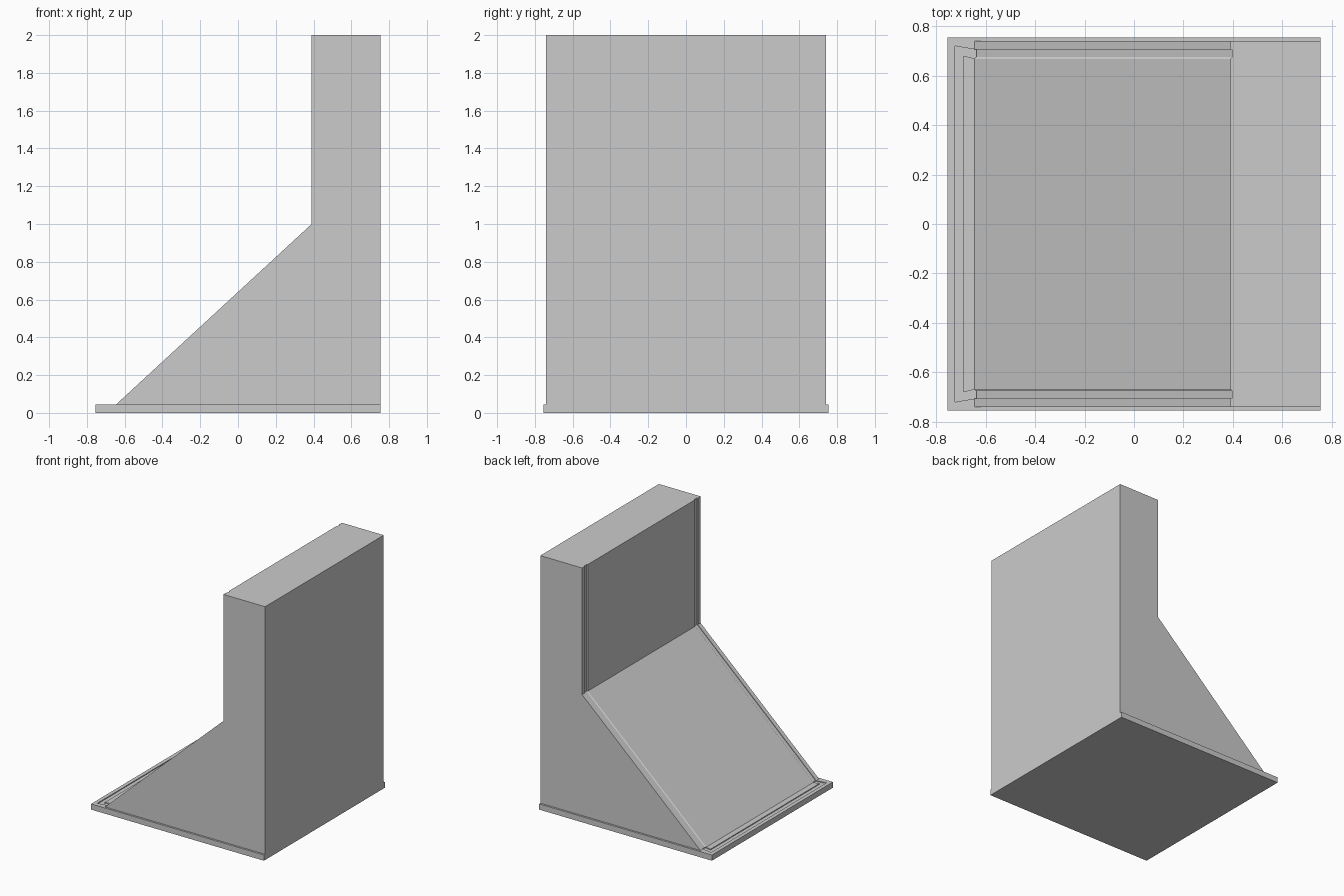
import bpy, bmesh

if "Cube" in bpy.data.objects:
    bpy.data.objects.remove(bpy.data.objects["Cube"])

W, Y_PLATE, Y_BODY, T, D = 0.755, 0.755, 0.74, 0.045, 0.007


def add_object(name, rings):
    """Loft closed rings of equal length and cap both ends."""
    bm = bmesh.new()
    loops = [[bm.verts.new(p) for p in ring] for ring in rings]
    n = len(loops[0])
    for a, b in zip(loops, loops[1:]):
        for i in range(n):
            j = (i + 1) % n
            bm.faces.new((a[i], a[j], b[j], b[i]))
    bm.faces.new(loops[0])
    bm.faces.new(loops[-1])
    bmesh.ops.recalc_face_normals(bm, faces=bm.faces)
    mesh = bpy.data.meshes.new(name)
    bm.to_mesh(mesh)
    bm.free()
    obj = bpy.data.objects.new(name, mesh)
    bpy.context.collection.objects.link(obj)
    return obj


def body_ring(y, d):
    profile = [(-0.645 + d, T), (0.39 + d, 1.0), (0.39 + d, 2.0), (W, 2.0), (W, T)]
    return [(x, y, z) for x, z in profile]


# Ramp and upright wall, lofted across y with a shallow groove near each side
half = [(0.668, 0), (0.675, D), (0.705, D), (0.705, 0), (Y_BODY, 0)]
sections = [(-y, d) for y, d in reversed(half)] + half
add_object("ramp_wall", [body_ring(y, d) for y, d in sections])

# Base plate
outline = [(-W, -Y_PLATE), (W, -Y_PLATE), (W, Y_PLATE), (-W, Y_PLATE)]
plate = add_object("base_plate", [[(x, y, z) for x, y in outline] for z in (0, T)])

# U-shaped groove in the plate, continuing the ramp grooves around the foot
outer = [(-0.637, 0.705), (-0.725, 0.72)]
inner = [(-0.69, 0.68), (-0.637, 0.668)]
u_half = outer[:]
path = (u_half + [(x, -y) for x, y in reversed(outer)]
        + [(x, -y) for x, y in reversed(inner)] + inner)
cutter = add_object("groove_cutter", [[(x, y, z) for x, y in path] for z in (T - D, T + 0.05)])
cutter.hide_render = True
cutter.hide_set(True)
mod = plate.modifiers.new("groove", 'BOOLEAN')
mod.operation = 'DIFFERENCE'
mod.solver = 'EXACT'
mod.object = cutter
